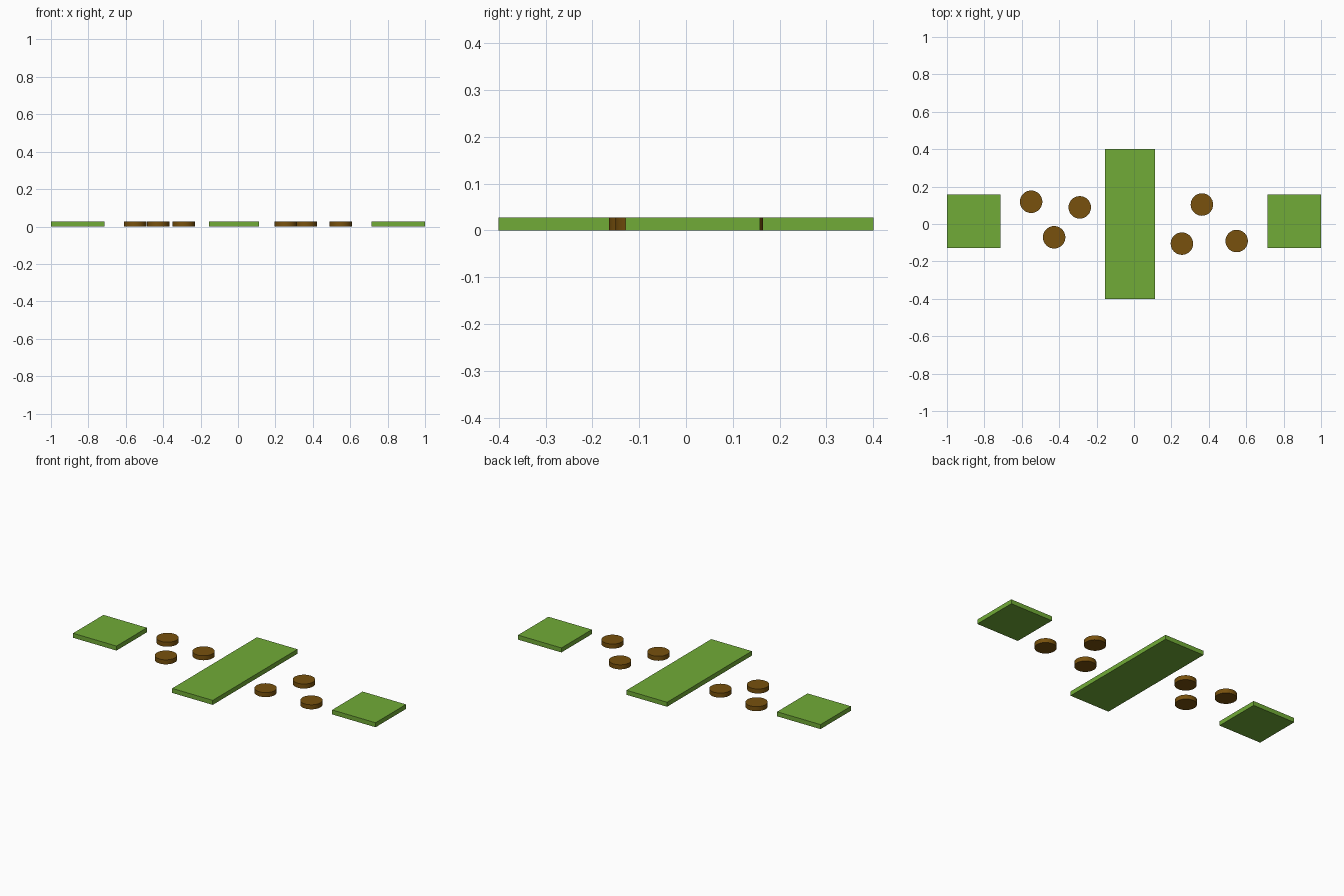
import bpy
import math

if "Cube" in bpy.data.objects:
    bpy.data.objects.remove(bpy.data.objects["Cube"])

H = 0.027  # common thickness of every piece


def material(name, rgb):
    m = bpy.data.materials.new(name)
    m.diffuse_color = (*rgb, 1.0)
    m.use_nodes = True
    m.node_tree.nodes["Principled BSDF"].inputs["Base Color"].default_value = m.diffuse_color
    return m


GREEN = material("grass green", (0.165, 0.41, 0.038))
BROWN = material("wood brown", (0.188, 0.082, 0.004))


def slab(name, x0, x1, y0, y1):
    bpy.ops.mesh.primitive_cube_add(size=1, location=((x0 + x1) / 2, (y0 + y1) / 2, H / 2))
    ob = bpy.context.object
    ob.name = name
    ob.scale = (x1 - x0, y1 - y0, H)
    bpy.ops.object.transform_apply(location=False, rotation=False, scale=True)
    ob.data.materials.append(GREEN)


def disc(name, x, y, r=0.06):
    bpy.ops.mesh.primitive_cylinder_add(vertices=32, radius=r, depth=H, location=(x, y, H / 2))
    ob = bpy.context.object
    ob.name = name
    ob.data.materials.append(BROWN)
    bpy.ops.object.shade_smooth_by_angle(angle=math.radians(30))


# Grass platforms: two ends and the long middle island
slab("left_platform", -1.0, -0.713, -0.129, 0.158)
slab("right_platform", 0.713, 1.0, -0.129, 0.158)
slab("middle_platform", -0.155, 0.113, -0.4, 0.4)

# Round stepping stumps in the two gaps
stumps = [(-0.55, 0.119), (-0.427, -0.071), (-0.29, 0.089),
          (0.256, -0.105), (0.363, 0.104), (0.549, -0.091)]
for i, (x, y) in enumerate(stumps, 1):
    disc(f"stepping_stump_{i}", x, y)
